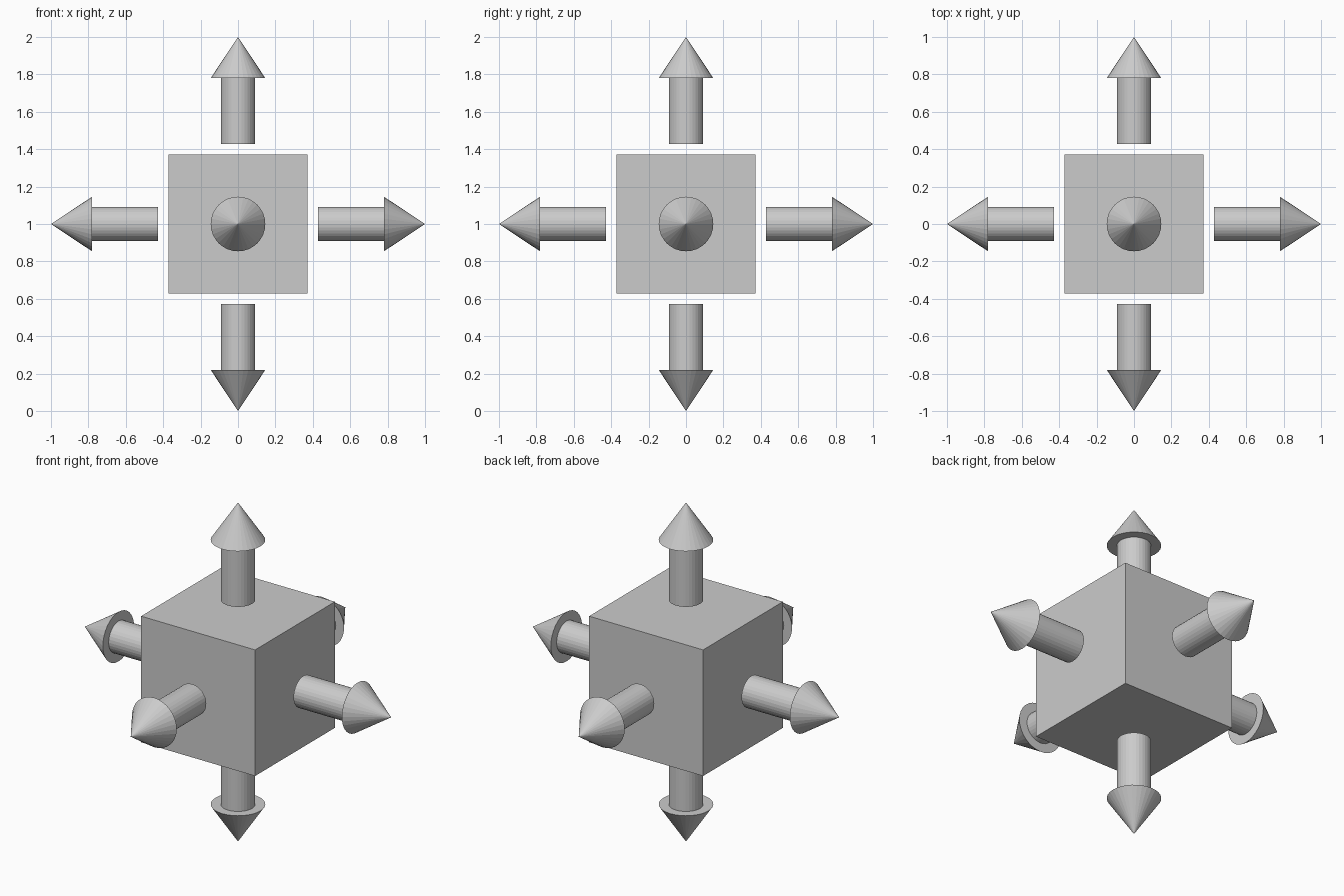
import bpy
from mathutils import Vector

if "Cube" in bpy.data.objects:
    bpy.data.objects.remove(bpy.data.objects["Cube"])

CENTRE = Vector((0, 0, 1))
CUBE_SIZE = 0.744
SIDES = 32
SHAFT_START, HEAD_START, TIP = 0.427, 0.78, 1.0
SHAFT_RADIUS, HEAD_RADIUS = 0.092, 0.146


def cone(name, axis, start, end, r1, r2):
    """Cone or cylinder along an axis, between two distances from the centre."""
    bpy.ops.mesh.primitive_cone_add(
        vertices=SIDES, radius1=r1, radius2=r2, depth=end - start,
        location=CENTRE + axis * (start + end) / 2,
        rotation=axis.to_track_quat('Z', 'Y').to_euler())
    bpy.context.object.name = name


# Central cube
bpy.ops.mesh.primitive_cube_add(size=CUBE_SIZE, location=CENTRE)
bpy.context.object.name = "centre_cube"

# Six arrows pointing outward, one per cube face
directions = {
    "right": (1, 0, 0), "left": (-1, 0, 0),
    "back": (0, 1, 0), "front": (0, -1, 0),
    "top": (0, 0, 1), "bottom": (0, 0, -1),
}
for side, vector in directions.items():
    axis = Vector(vector)
    cone(side + "_arrow_shaft", axis, SHAFT_START, HEAD_START, SHAFT_RADIUS, SHAFT_RADIUS)
    cone(side + "_arrow_head", axis, HEAD_START, TIP, HEAD_RADIUS, 0)
